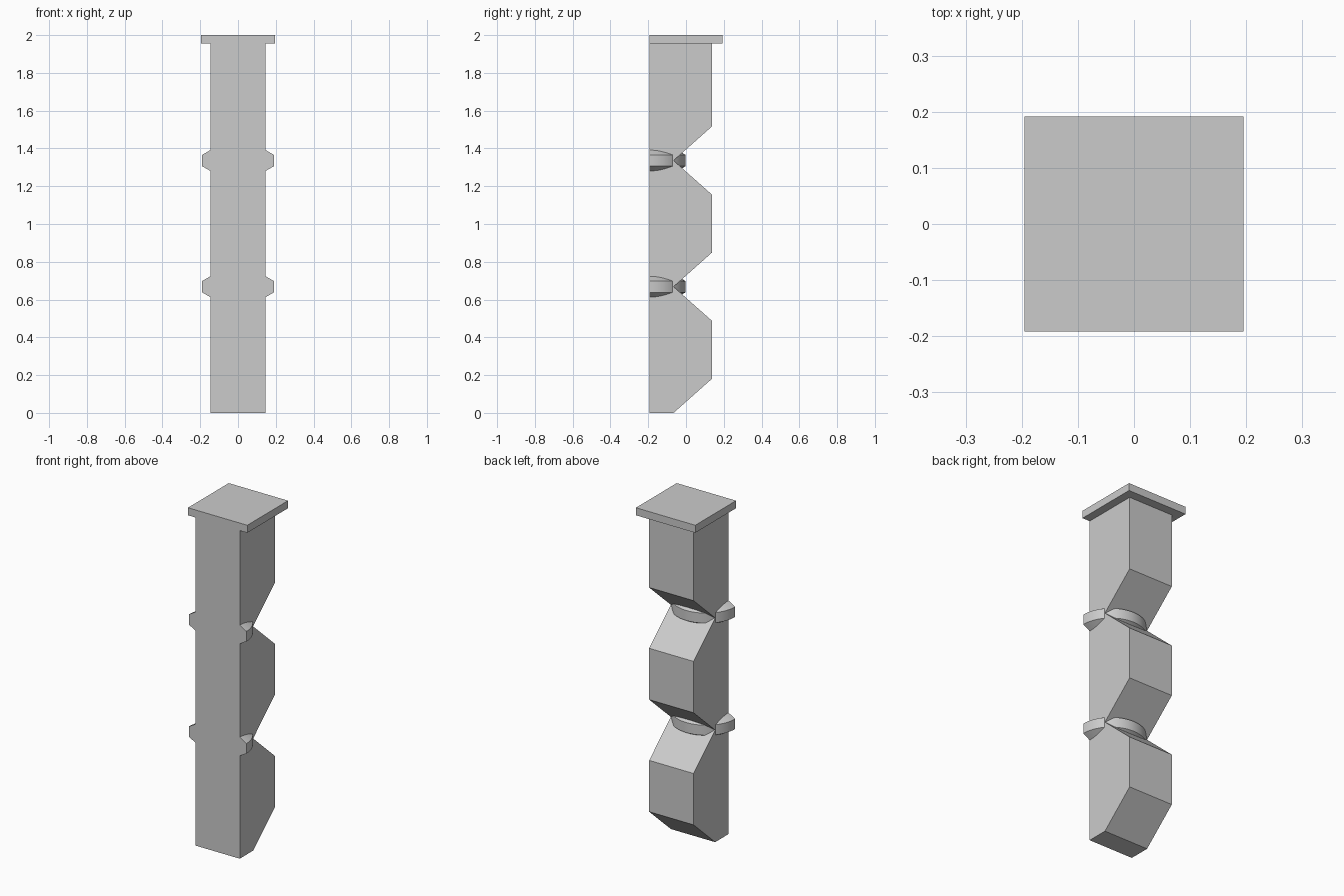
import bpy, bmesh, math

if "Cube" in bpy.data.objects:
    bpy.data.objects.remove(bpy.data.objects["Cube"])

FRONT, BACK, NOTCH = -0.192, 0.138, -0.066   # y positions
HALF_W, PITCH, SLOPE = 0.146, 0.668, 0.181   # post half width, notch spacing, slope height
CAP_Z = 1.955

stone = bpy.data.materials.new("grey")
stone.diffuse_color = (0.6, 0.6, 0.6, 1)
stone.use_nodes = True
stone.node_tree.nodes["Principled BSDF"].inputs["Base Color"].default_value = stone.diffuse_color


def make_object(name, bm):
    bmesh.ops.recalc_face_normals(bm, faces=bm.faces[:])
    mesh = bpy.data.meshes.new(name)
    bm.to_mesh(mesh)
    bm.free()
    mesh.materials.append(stone)
    obj = bpy.data.objects.new(name, mesh)
    bpy.context.collection.objects.link(obj)
    return obj


# Post: side profile with V notches at the back, extruded across x
profile = [(FRONT, 0), (NOTCH, 0), (BACK, SLOPE)]
for i in (1, 2):
    z = i * PITCH
    profile += [(BACK, z - SLOPE), (NOTCH, z), (BACK, z + SLOPE)]
profile += [(BACK, CAP_Z), (FRONT, CAP_Z)]
bm = bmesh.new()
face = bm.faces.new([bm.verts.new((-HALF_W, y, z)) for y, z in profile])
side = bmesh.ops.extrude_face_region(bm, geom=[face])["geom"]
bmesh.ops.translate(bm, vec=(2 * HALF_W, 0, 0),
                    verts=[g for g in side if isinstance(g, bmesh.types.BMVert)])
make_object("post", bm)

# Cap: flat slab on top
bm = bmesh.new()
bmesh.ops.create_cube(bm, size=1)
bmesh.ops.scale(bm, vec=(0.391, 0.384, 2 - CAP_Z), verts=bm.verts[:])
bmesh.ops.translate(bm, vec=(0, 0, (2 + CAP_Z) / 2), verts=bm.verts[:])
make_object("cap", bm)


# Bands: half rings of hexagonal section around each notch
def half_ring(name, z, outer=0.19, radius=0.06, steps=32):
    mid = outer - radius * math.cos(math.pi / 6)
    bm = bmesh.new()
    loops = []
    for s in range(steps + 1):
        a = math.pi * s / steps
        loop = []
        for k in range(6):
            t = math.pi / 6 + k * math.pi / 3
            r = mid + radius * math.cos(t)
            loop.append(bm.verts.new((r * math.cos(a), FRONT + r * math.sin(a),
                                      z + radius * math.sin(t))))
        loops.append(loop)
    for p, q in zip(loops, loops[1:]):
        for k in range(6):
            n = (k + 1) % 6
            bm.faces.new((p[k], p[n], q[n], q[k]))
    bm.faces.new(loops[0])
    bm.faces.new(loops[-1])
    obj = make_object(name, bm)
    bpy.ops.object.select_all(action='DESELECT')
    obj.select_set(True)
    bpy.context.view_layer.objects.active = obj
    bpy.ops.object.shade_smooth_by_angle(angle=math.radians(30))


half_ring("lower_band", PITCH)
half_ring("upper_band", 2 * PITCH)
